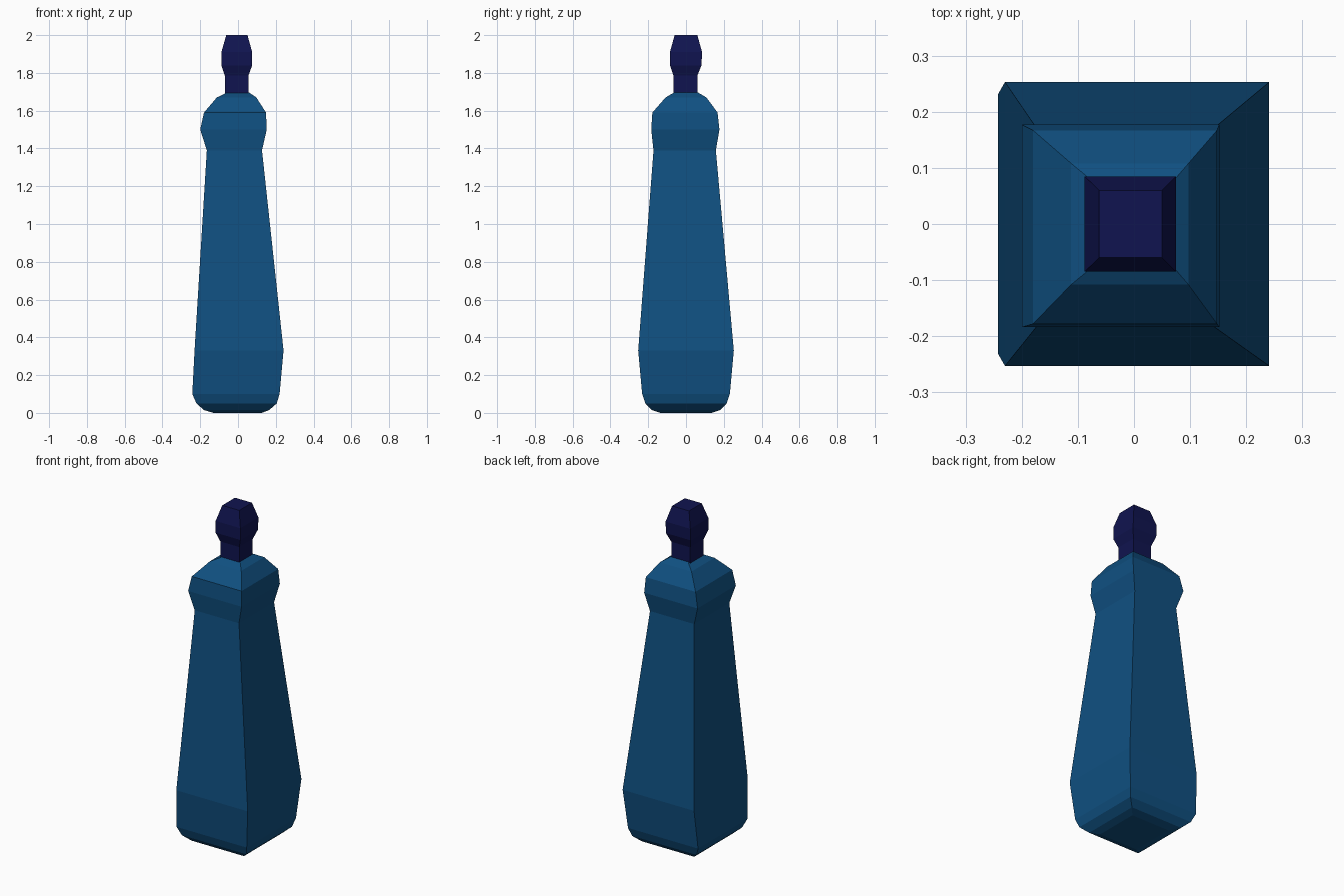
import bpy, bmesh

if "Cube" in bpy.data.objects:
    bpy.data.objects.remove(bpy.data.objects["Cube"])


def material(name, rgb):
    m = bpy.data.materials.new(name)
    m.diffuse_color = (*rgb, 1)
    m.use_nodes = True
    m.node_tree.nodes["Principled BSDF"].inputs["Base Color"].default_value = m.diffuse_color
    return m


def loft(name, rings, mat):
    """Skin rectangular rings given as (z, xmin, xmax, ymin, ymax)."""
    bm = bmesh.new()
    loops = []
    for z, x0, x1, y0, y1 in rings:
        corners = ((x0, y0), (x1, y0), (x1, y1), (x0, y1))
        loops.append([bm.verts.new((x, y, z)) for x, y in corners])
    for a, b in zip(loops, loops[1:]):
        for i in range(4):
            j = (i + 1) % 4
            bm.faces.new((a[i], a[j], b[j], b[i]))
    bm.faces.new(loops[0][::-1])
    bm.faces.new(loops[-1])
    bmesh.ops.recalc_face_normals(bm, faces=bm.faces)
    mesh = bpy.data.meshes.new(name)
    bm.to_mesh(mesh)
    bm.free()
    mesh.materials.append(mat)
    obj = bpy.data.objects.new(name, mesh)
    bpy.context.collection.objects.link(obj)
    return obj


# Tapered bottle body with rounded base and bulging shoulder
loft("bottle_body", [
    (0.00, -0.13, 0.125, -0.135, 0.135),
    (0.015, -0.18, 0.165, -0.18, 0.18),
    (0.05, -0.22, 0.205, -0.215, 0.215),
    (0.10, -0.242, 0.22, -0.232, 0.232),
    (0.33, -0.23, 0.241, -0.253, 0.253),
    (1.39, -0.165, 0.127, -0.172, 0.158),
    (1.50, -0.20, 0.152, -0.184, 0.177),
    (1.59, -0.18, 0.148, -0.178, 0.167),
    (1.67, -0.112, 0.097, -0.108, 0.108),
    (1.695, -0.06, 0.06, -0.065, 0.065),
], material("bottle_blue", (0.005, 0.08, 0.22)))

# Stopper: straight neck and a bulbous knob
loft("stopper", [
    (1.685, -0.07, 0.055, -0.066, 0.06),
    (1.785, -0.07, 0.055, -0.066, 0.06),
    (1.84, -0.088, 0.075, -0.085, 0.082),
    (1.91, -0.088, 0.075, -0.085, 0.085),
    (2.00, -0.062, 0.05, -0.06, 0.06),
], material("stopper_navy", (0.005, 0.007, 0.08)))
